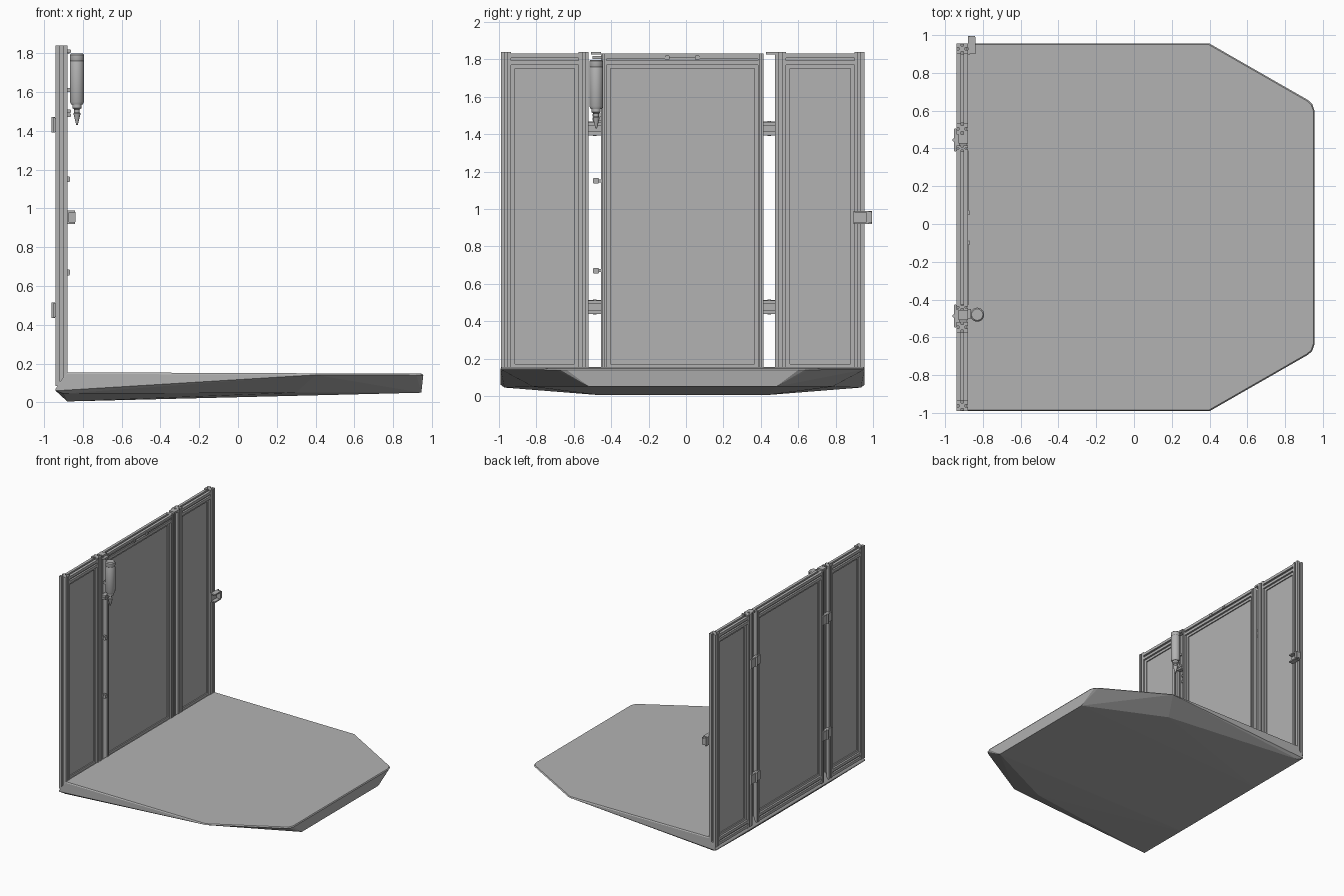
import bpy, bmesh, math
from mathutils import Matrix, Vector

cube = bpy.data.objects.get("Cube")
if cube:
    bpy.data.objects.remove(cube)

grey = bpy.data.materials.new("plain grey")
grey.use_nodes = True
grey.diffuse_color = (0.45, 0.45, 0.45, 1)
grey.node_tree.nodes["Principled BSDF"].inputs["Base Color"].default_value = (0.45, 0.45, 0.45, 1)


def finish(name, bm):
    bmesh.ops.recalc_face_normals(bm, faces=bm.faces)
    mesh = bpy.data.meshes.new(name)
    bm.to_mesh(mesh)
    bm.free()
    mesh.materials.append(grey)
    ob = bpy.data.objects.new(name, mesh)
    bpy.context.scene.collection.objects.link(ob)
    return ob


def box(name, x, y, z, bevel=0):
    """Box given by its (low, high) range on each axis."""
    bm = bmesh.new()
    bmesh.ops.create_cube(bm, size=1)
    for v in bm.verts:
        v.co = [(lo + hi) / 2 + c * (hi - lo) for c, (lo, hi) in zip(v.co, (x, y, z))]
    if bevel:
        bmesh.ops.bevel(bm, geom=bm.edges[:], offset=bevel, segments=2, affect='EDGES')
    return finish(name, bm)


def slotted_bar(name, y, z, upright):
    """Slotted extrusion running along z when upright, otherwise along y."""
    side = [(.5, -.5), (.5, -.12), (.27, -.12), (.27, .12), (.5, .12)]
    ring = []
    for turn in range(4):
        for a, b in side:
            for _ in range(turn):
                a, b = -b, a
            ring.append((a, b))
    bm = bmesh.new()
    depth, mid = X1 - X0, (X0 + X1) / 2
    across, along = (y, z) if upright else (z, y)

    def place(a, b, t):
        c = (across[0] + across[1]) / 2 + b * (across[1] - across[0])
        return (mid + a * depth, c, t) if upright else (mid + a * depth, t, c)

    low, high = [[bm.verts.new(place(a, b, t)) for a, b in ring] for t in along]
    bm.faces.new(low)
    bm.faces.new(high)
    for i in range(len(ring)):
        j = (i + 1) % len(ring)
        bm.faces.new((low[i], low[j], high[j], high[i]))
    return finish(name, bm)


def lathe(name, profile, x, y, sides=24):
    """Turn a (radius, height) profile around an upright axis."""
    bm = bmesh.new()
    pts = [bm.verts.new((x + r, y, z)) for r, z in profile]
    edges = [bm.edges.new(p) for p in zip(pts, pts[1:])]
    bmesh.ops.spin(bm, geom=pts + edges, cent=(x, y, 0), axis=(0, 0, 1),
                   angle=math.tau, steps=sides)
    bmesh.ops.remove_doubles(bm, verts=bm.verts, dist=1e-5)
    ob = finish(name, bm)
    bpy.ops.object.select_all(action='DESELECT')
    ob.select_set(True)
    bpy.context.view_layer.objects.active = ob
    bpy.ops.object.shade_smooth_by_angle(angle=math.radians(35))
    return ob


X0, X1 = -.94, -.88      # depth of the wall frame
MID = -.018              # centre line of the deck
HALF = .973

# Deck: convex slab with a rounded rim and a faceted underside
points = []
for s in (-1, 1):
    outline = [(-.88, HALF), (.4, HALF), (.92, .675), (.943, .655), (.955, .62)]
    for x, y in outline:
        top = .155 - .004 * (x + .88)
        points.append((x - .005, MID + s * (y - .005), top))
        points.append((x, MID + s * y, top - .008))
    points += [(X0, MID + s * HALF, .07), (X0, MID + s * HALF, .06),
               (-.88, MID + s * .45, .005), (-.9, MID + s * (HALF - .02), .045),
               (.945, MID + s * .5, .05), (.3, MID + s * .8, .05)]
bm = bmesh.new()
for p in points:
    bm.verts.new(p)
hull = bmesh.ops.convex_hull(bm, input=bm.verts[:])
bmesh.ops.delete(bm, geom=[v for v in bm.verts if not v.link_faces], context='VERTS')
bmesh.ops.dissolve_limit(bm, angle_limit=.01, verts=bm.verts[:], edges=bm.edges[:])
finish("deck", bm)


# Wall panels: slotted stiles and rails around a thin sheet with a bead
def wall_panel(name, y0, y1, left_w, right_w, top, rail_top):
    slotted_bar(name + "_right_stile", (y0, y0 + left_w), (.085, top), True)
    slotted_bar(name + "_left_stile", (y1 - right_w, y1), (.085, top), True)
    a, b = y0 + left_w, y1 - right_w
    slotted_bar(name + "_top_rail", (a, b), (1.77, rail_top), False)
    slotted_bar(name + "_bottom_rail", (a, b), (.09, .15), False)
    box(name + "_sheet", (-.916, -.904), (a, b), (.14, 1.78))
    bead = .02
    for part, y, z in (("right", (a, a + bead), (.15, 1.77)),
                       ("left", (b - bead, b), (.15, 1.77)),
                       ("top", (a + bead, b - bead), (1.75, 1.77)),
                       ("bottom", (a + bead, b - bead), (.15, .17))):
        box(name + "_bead_" + part, (-.925, -.895), y, z)


wall_panel("right_panel", -.99, -.52, .055, .055, 1.84, 1.83)
wall_panel("centre_panel", -.455, .415, .03, .03, 1.83, 1.83)
wall_panel("left_panel", .475, .955, .06, .055, 1.84, 1.83)

# Sliding bolts on the centre top rail
for i, (y0, y1, knob) in enumerate(((-.43, -.11, -.1), (.07, .39, .06))):
    box(f"bolt_bar_{i}", (-.884, -.877), (y0, y1), (1.803, 1.812))
    box(f"bolt_knob_{i}", (-.88, -.868), (knob - .012, knob + .012), (1.795, 1.82), .003)

# Hinges and top links across the two gaps
for side, y0, y1 in (("right", -.52, -.455), ("left", .415, .475)):
    mid = (y0 + y1) / 2
    for level, z in (("low", .475), ("high", 1.43)):
        tag = f"{side}_{level}"
        box("hinge_plate_" + tag, (-.952, X0), (mid - .06, mid + .06), (z - .038, z + .038), .002)
        for k in (-1, 1):
            box(f"hinge_lug_{tag}_{k}", (-.95, -.925), (y0, y1),
                (z + k * .026 - .01, z + k * .026 + .01))
        lathe("hinge_pin_" + tag, [(0, z - .04), (.009, z - .04), (.009, z + .04), (0, z + .04)],
              -.953, mid, 12)
    box("top_link_" + side, (-.93, -.88), (y0 + .012, y1), (1.825, 1.84))

# Small catches on the right gap
for i, z in enumerate((.67, 1.15)):
    box(f"catch_{i}", (-.885, -.865), (-.497, -.465), (z - .015, z + .015), .003)
    box(f"catch_arm_{i}", (-.9, -.88), (-.485, -.45), (z - .008, z + .008))

# Hanging cylinder with nozzle and its brackets
lathe("hanging_cylinder", [(0, 1.797), (.03, 1.797), (.037, 1.79), (.037, 1.765), (.035, 1.76),
                           (.037, 1.755), (.037, 1.55), (.03, 1.535), (0, 1.535)], -.83, -.48)
lathe("nozzle", [(0, 1.54), (.024, 1.54), (.024, 1.517), (.014, 1.51), (.014, 1.495),
                 (.019, 1.49), (.009, 1.45), (.004, 1.43), (0, 1.43)], -.83, -.48, 16)
for i, z in enumerate((1.48, 1.5, 1.81)):
    box(f"cylinder_bracket_{i}", (-.9, -.862), (-.5, -.45), (z - .009, z + .009), .002)
box("cylinder_holder", (-.885, -.85), (-.495, -.465), (1.6, 1.62))

# Latch on the outer left stile
box("latch_plate", (-.88, -.872), (.895, .995), (.92, .99))
box("latch_hook", (-.875, -.838), (.965, .995), (.925, .985), .004)
for k, z in (("lower", .92), ("upper", .98)):
    box("latch_lip_" + k, (-.875, -.84), (.9, .975), (z, z + .01))
